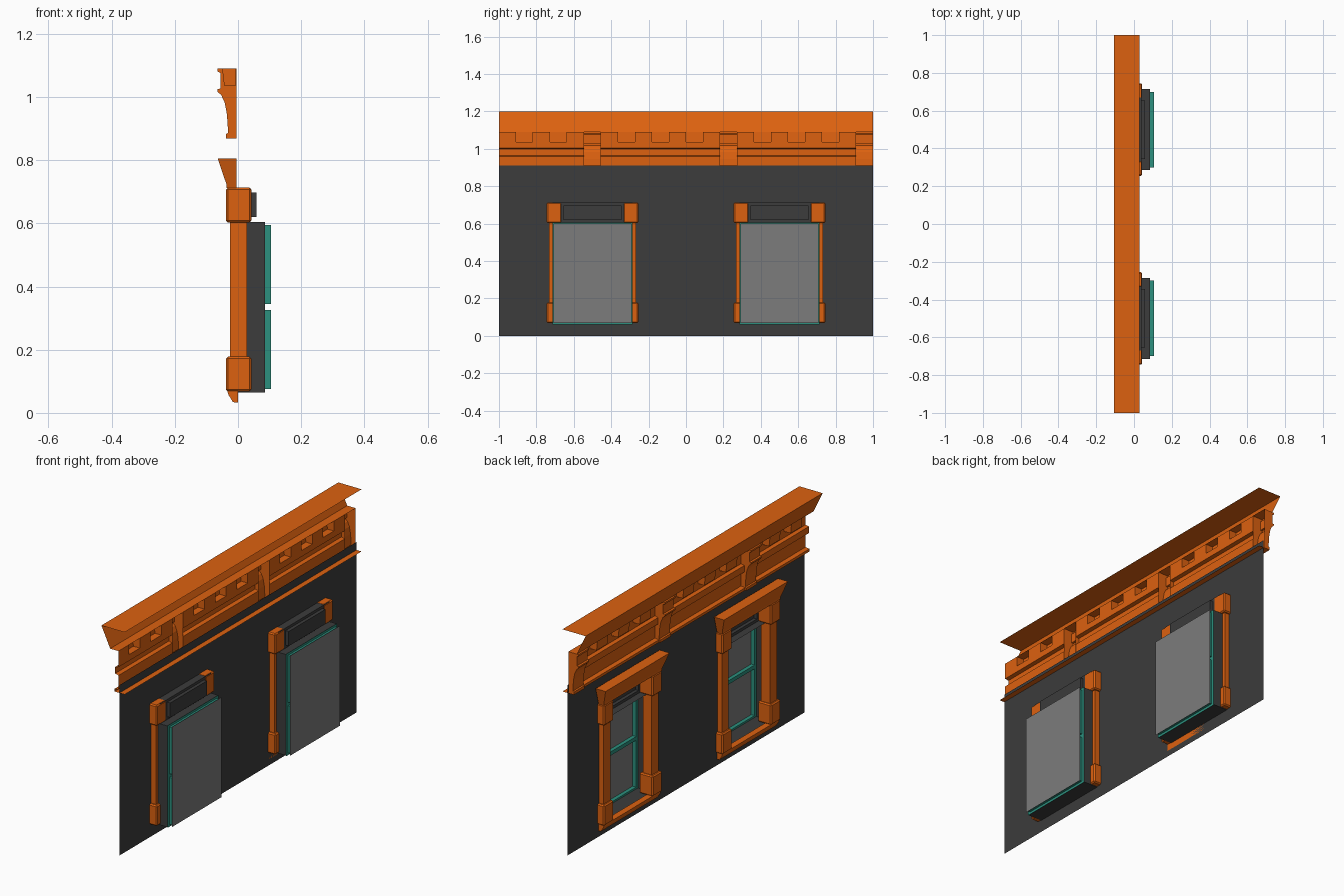
import bpy, bmesh
from mathutils import Vector

if "Cube" in bpy.data.objects:
    bpy.data.objects.remove(bpy.data.objects["Cube"])


def material(name, rgb):
    m = bpy.data.materials.new(name)
    m.diffuse_color = (*rgb, 1)
    m.use_nodes = True
    m.node_tree.nodes["Principled BSDF"].inputs["Base Color"].default_value = m.diffuse_color
    return m


ORANGE = material("orange_trim", (0.72, 0.12, 0.005))
DARK = material("dark_wall", (0.045, 0.045, 0.045))
TEAL = material("teal_frame", (0.025, 0.28, 0.21))
GLASS = material("grey_glass", (0.2, 0.2, 0.2))


def finish(bm, name, mat):
    bmesh.ops.remove_doubles(bm, verts=bm.verts, dist=1e-5)
    bmesh.ops.recalc_face_normals(bm, faces=bm.faces)
    me = bpy.data.meshes.new(name)
    bm.to_mesh(me)
    bm.free()
    me.materials.append(mat)
    ob = bpy.data.objects.new(name, me)
    bpy.context.collection.objects.link(ob)
    return ob


def add_sheet(bm, profile, ys, skip=lambda i, j: False):
    """Sweep an open (x, z) profile through the y stations; skip leaves holes."""
    rows = [[bm.verts.new((x, y, z)) for x, z in profile] for y in ys]
    faces = {}
    for j in range(len(ys) - 1):
        for i in range(len(profile) - 1):
            if not skip(i, j):
                faces[i, j] = bm.faces.new((rows[j][i], rows[j][i + 1],
                                            rows[j + 1][i + 1], rows[j + 1][i]))
    for v in [v for v in bm.verts if not v.link_faces]:
        bm.verts.remove(v)
    return faces


def add_frame(bm, x, ys, zs, holes):
    """Flat panel at x split by ys and zs, with the listed (z, y) cells left open."""
    add_sheet(bm, [(x, z) for z in zs], ys, lambda i, j: (i, j) in holes)


def add_tube(bm, x0, x1, y0, y1, z0, z1):
    """Four reveal walls running in x."""
    ring = [(y0, z0), (y1, z0), (y1, z1), (y0, z1)]
    a = [bm.verts.new((x0, *p)) for p in ring]
    b = [bm.verts.new((x1, *p)) for p in ring]
    for k in range(4):
        n = (k + 1) % 4
        bm.faces.new((a[k], a[n], b[n], b[k]))


def add_prism(bm, profile, y0, y1, flare=0.0, open_back=False):
    """Closed (x, z) profile between y0 and y1; the last edge is the back."""
    top = max(z for x, z in profile)
    a, b = [], []
    for x, z in profile:
        f = flare if z == top else 0
        a.append(bm.verts.new((x, y0 - f, z)))
        b.append(bm.verts.new((x, y1 + f, z)))
    bm.faces.new(a)
    bm.faces.new(b[::-1])
    n = len(profile)
    for k in range(n - 1 if open_back else n):
        bm.faces.new((a[k], b[k], b[(k + 1) % n], a[(k + 1) % n]))


def add_block(bm, x0, x1, y0, y1, z0, z1, bevel=0.0):
    part = bmesh.new()
    vs = bmesh.ops.create_cube(part, size=1)["verts"]
    for v in vs:
        v.co = Vector((x0 if v.co.x < 0 else x1, y0 if v.co.y < 0 else y1,
                       z0 if v.co.z < 0 else z1))
    if bevel:
        bmesh.ops.bevel(part, geom=part.edges[:], offset=bevel, segments=1, affect='EDGES')
    tmp = bpy.data.meshes.new("tmp")
    part.to_mesh(tmp)
    part.free()
    bm.from_mesh(tmp)
    bpy.data.meshes.remove(tmp)


# Wall sheet with two window openings
bm = bmesh.new()
add_frame(bm, 0, [-1, -.715, -.285, .285, .715, 1], [0, .065, .712, .91], {(1, 1), (1, 3)})
finish(bm, "wall", DARK)

# Cornice: swept sheet, open where brackets sit, dentils pushed out of the frieze
PITCH = 0.182
slots = [-.865 + PITCH * k for k in range(11)]
brackets = slots[2::4]
H = 0.045
ys = [-1.0]
for c in slots:
    ys += [c - H, c + H]
ys.append(1.0)
profile = [(.03, .868), (-.03, .868), (-.03, .882), (-.006, .885), (-.006, .96), (-.026, .965),
           (-.026, 1.0), (-.006, 1.004), (-.006, 1.037), (-.006, 1.09), (-.055, 1.09),
           (-.107, 1.2), (.03, 1.2)]
bm = bmesh.new()
faces = add_sheet(bm, profile, ys,
                  lambda i, j: 1 <= i <= 8 and j % 2 == 1 and (j // 2) % 4 == 2)
for k in range(len(slots)):
    if k % 4 != 2:
        out = bmesh.ops.extrude_face_region(bm, geom=[faces[8, 2 * k + 1]])["geom"]
        for v in [g for g in out if isinstance(g, bmesh.types.BMVert)]:
            v.co.x = -.05 if v.co.z > 1.06 else -.044
        bmesh.ops.delete(bm, geom=[faces[8, 2 * k + 1]], context='FACES_ONLY') \
            if faces[8, 2 * k + 1].is_valid else None
finish(bm, "cornice", ORANGE)

# Scrolled cornice brackets, hollow at the back
side = [(-.005, 1.09), (-.065, 1.09), (-.065, 1.081), (-.055, 1.076), (-.055, 1.027),
        (-.065, 1.025), (-.065, 1.017), (-.053, 1.006), (-.042, .982), (-.035, .945),
        (-.031, .886), (-.038, .883), (-.038, .868), (-.005, .868)]
for n, c in enumerate(brackets):
    bm = bmesh.new()
    add_prism(bm, side, c - H, c + H, open_back=True)
    finish(bm, f"cornice_bracket_{n + 1}", ORANGE)

for side_name, c in (("a", -.5), ("b", .5)):
    w = .215
    y0, y1 = c - w, c + w

    # Dark reveal around the sash, with the recessed transom panel above
    bm = bmesh.new()
    add_tube(bm, 0, .085, y0, y1, .065, .605)
    add_tube(bm, 0, .04, y0, y1, .605, .712)
    add_frame(bm, .04, [y0, c - .155, c + .155, y1], [.605, .62, .698, .712], {(1, 1)})
    add_tube(bm, .04, .058, c - .155, c + .155, .62, .698)
    add_frame(bm, .058, [c - .155, c + .155], [.62, .698], set())
    finish(bm, f"window_reveal_{side_name}", DARK)

    # Teal sash frame with two deep openings
    bm = bmesh.new()
    add_frame(bm, .085, [y0, c - .2, c + .2, y1],
              [.062, .075, .325, .345, .595, .607], {(1, 1), (3, 1)})
    for z0, z1 in ((.075, .325), (.345, .595)):
        add_tube(bm, .085, .105, c - .2, c + .2, z0, z1)
    finish(bm, f"window_sash_{side_name}", TEAL)

    # Glass behind the sash
    bm = bmesh.new()
    add_frame(bm, .105, [c - .209, c + .209], [.068, .325, .345, .602], set())
    finish(bm, f"window_glass_{side_name}", GLASS)

    # Pilasters: base, shaft and capital, both sides
    bm = bmesh.new()
    for s in (-1, 1):
        def span(a, b):
            return sorted((c + s * a, c + s * b))
        add_block(bm, -.038, .042, *span(.165, .245), .068, .178, .006)
        add_block(bm, -.025, .028, *span(.175, .233), .17, .61)
        add_block(bm, -.038, .042, *span(.165, .245), .603, .713, .006)
    finish(bm, f"window_pilasters_{side_name}", ORANGE)

    # Flared head and moulded sill
    bm = bmesh.new()
    add_prism(bm, [(-.005, .805), (-.064, .805), (-.036, .722), (-.036, .712), (-.005, .712)],
              c - .245, c + .245, flare=.025)
    finish(bm, f"window_head_{side_name}", ORANGE)
    bm = bmesh.new()
    add_prism(bm, [(0, .07), (-.034, .07), (-.03, .057), (-.016, .034), (0, .032)],
              c - .24, c + .24)
    finish(bm, f"window_sill_{side_name}", ORANGE)
